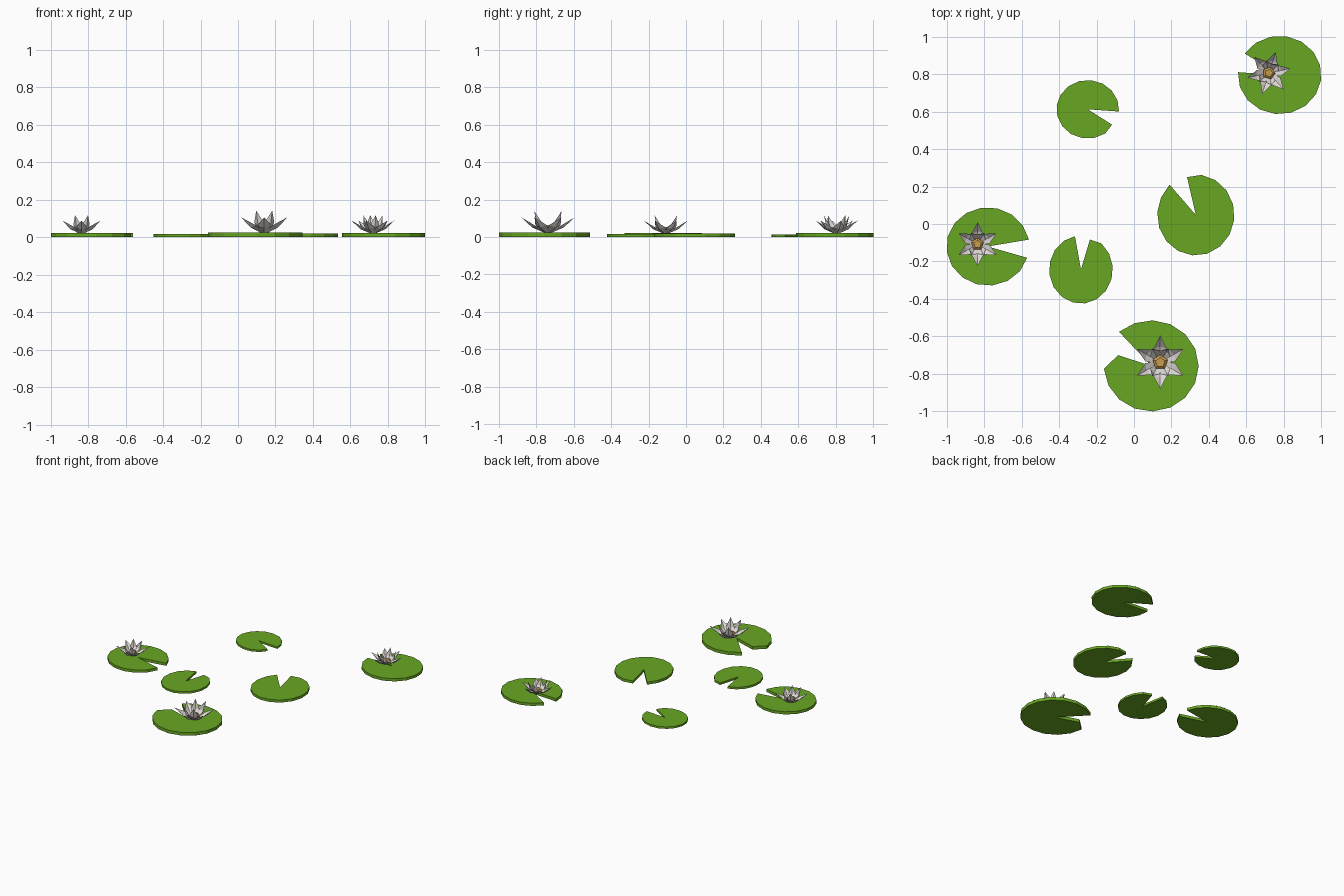
import bpy, bmesh
from math import atan2, cos, sin, pi, radians

if "Cube" in bpy.data.objects:
    bpy.data.objects.remove(bpy.data.objects["Cube"])


def material(name, rgb):
    m = bpy.data.materials.new(name)
    m.diffuse_color = (*rgb, 1)
    m.use_nodes = True
    m.node_tree.nodes["Principled BSDF"].inputs["Base Color"].default_value = m.diffuse_color
    return m


GREEN = material("leaf green", (0.14, 0.39, 0.016))
WHITE = material("petal white", (0.75, 0.71, 0.68))
GOLD = material("gold", (0.58, 0.34, 0.08))


def make_object(name, bm, mat):
    bmesh.ops.recalc_face_normals(bm, faces=bm.faces[:])
    mesh = bpy.data.meshes.new(name)
    bm.to_mesh(mesh)
    bm.free()
    mesh.materials.append(mat)
    obj = bpy.data.objects.new(name, mesh)
    bpy.context.collection.objects.link(obj)
    return obj


def lily_pad(name, center, radii, start, end, thickness):
    """Notched disc: the rim runs counterclockwise from start tip to end tip."""
    cx, cy = center
    rx, ry = radii
    a0, a1 = (atan2((p[1] - cy) / ry, (p[0] - cx) / rx) for p in (start, end))
    while a1 < a0 + pi:
        a1 += 2 * pi
    rim = [start]
    for i in range(1, 15):
        a = a0 + (a1 - a0) * i / 15
        rim.append((cx + rx * cos(a), cy + ry * sin(a)))
    rim.append(end)
    bm = bmesh.new()
    low = [bm.verts.new((x, y, 0)) for x, y in [center] + rim]
    top = [bm.verts.new((x, y, thickness)) for x, y in [center] + rim]
    n = len(low)
    for i in range(n):
        j = (i + 1) % n
        bm.faces.new((low[i], low[j], top[j], top[i]))
    for i in range(1, n - 1):      # fans from the notch corner
        bm.faces.new((top[0], top[i], top[i + 1]))
        bm.faces.new((low[0], low[i + 1], low[i]))
    make_object(name, bm, GREEN)


def petal(bm, angle, mid, tip, half_width):
    """Creased kite petal; mid and tip are (radius, height)."""
    def v(r, side, z):
        return bm.verts.new((r * cos(angle) - side * sin(angle),
                             r * sin(angle) + side * cos(angle), z))
    base = v(0.018, 0, 0)
    spine = v(mid[0] + 0.012, 0, mid[1] - 0.012)
    point = v(tip[0], 0, tip[1])
    for s in (-1, 1):
        foot = v(0.018, s * 0.016, 0.002)
        edge = v(mid[0], s * half_width, mid[1])
        bm.faces.new((base, foot, edge, spine))
        bm.faces.new((spine, edge, point))


def flower(name, x, y, z, scale, turn):
    # outer and inner petals
    bm = bmesh.new()
    for k in range(6):
        petal(bm, radians(30 + 60 * k), (0.072, 0.04), (0.143, 0.083), 0.036)
    for a in (60, 120, 240, 300):
        petal(bm, radians(a), (0.055, 0.055), (0.085, 0.118), 0.03)
    petals = make_object(name + "_petals", bm, WHITE)
    # five-sided core with a bevelled rim
    bm = bmesh.new()
    rings = []
    for r, h in ((0.022, 0), (0.042, 0.03), (0.026, 0.042)):
        rings.append([bm.verts.new((r * cos(pi / 2 + k * 2 * pi / 5),
                                    r * sin(pi / 2 + k * 2 * pi / 5), h))
                      for k in range(5)])
    for a, b in zip(rings, rings[1:]):
        for k in range(5):
            j = (k + 1) % 5
            bm.faces.new((a[k], a[j], b[j], b[k]))
    bm.faces.new(rings[-1])
    bm.faces.new(rings[0][::-1])
    core = make_object(name + "_core", bm, GOLD)
    for obj in (petals, core):
        obj.location = (x, y, z)
        obj.scale = (scale,) * 3
        obj.rotation_euler.z = radians(turn)


# pads
lily_pad("pad_back_right", (0.777, 0.795), (0.223, 0.209), (0.555, 0.81), (0.59, 0.91), 0.021)
lily_pad("pad_front", (0.092, -0.757), (0.253, 0.243), (-0.085, -0.70), (-0.08, -0.575), 0.024)
lily_pad("pad_left", (-0.78, -0.12), (0.221, 0.209), (-0.56, -0.083), (-0.57, -0.18), 0.021)
lily_pad("pad_back_small", (-0.247, 0.612), (0.167, 0.156), (-0.08, 0.60), (-0.117, 0.53), 0.015)
lily_pad("pad_middle", (0.33, 0.048), (0.206, 0.216), (0.19, 0.21), (0.283, 0.25), 0.020)
lily_pad("pad_front_small", (-0.283, -0.243), (0.17, 0.182), (-0.315, -0.065), (-0.235, -0.083), 0.016)

# flowers
flower("flower_front", 0.14, -0.738, 0.023, 1.0, 0)
flower("flower_left", -0.835, -0.108, 0.020, 0.82, 0)
flower("flower_back_right", 0.72, 0.805, 0.020, 0.82, -18)
